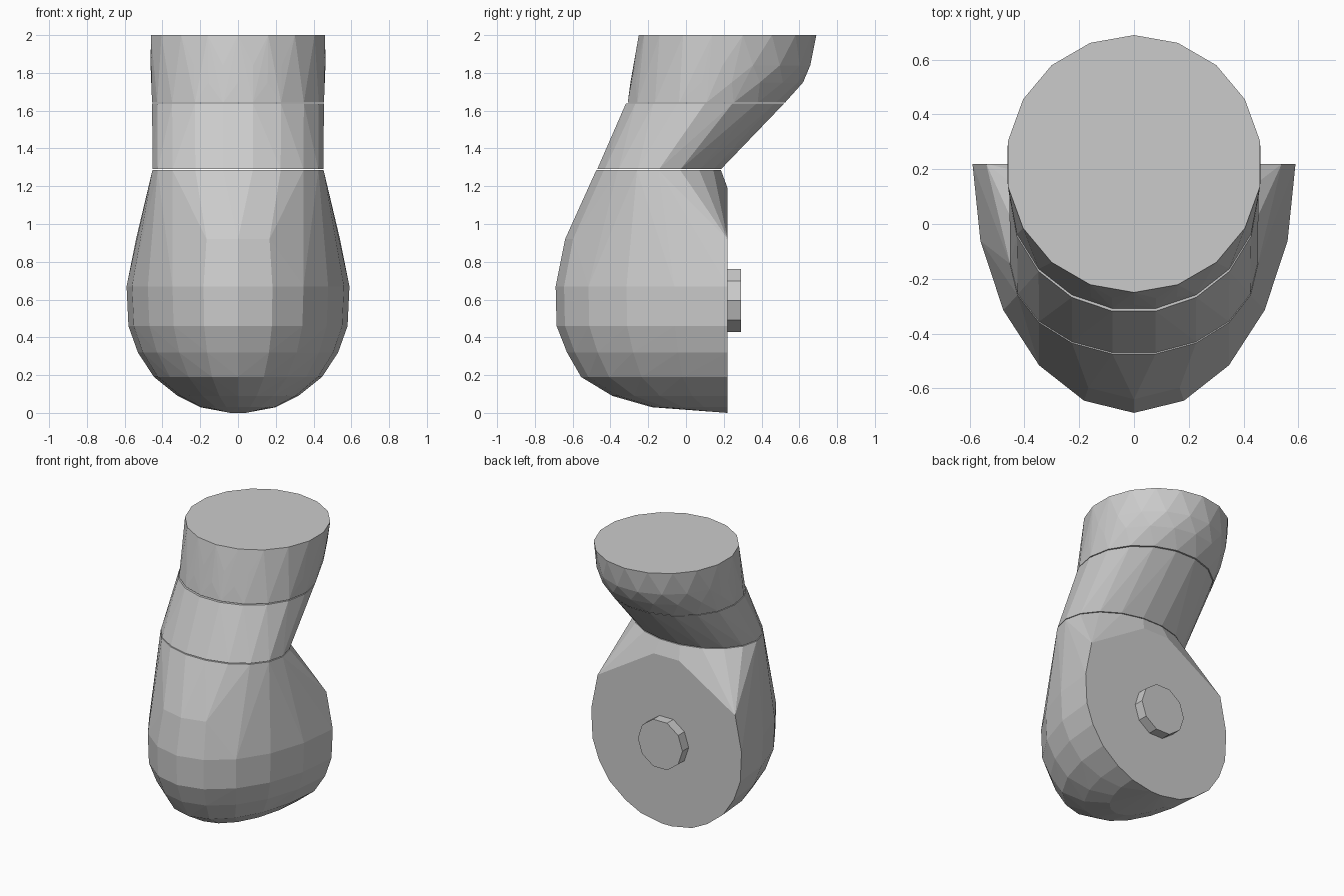
import bpy, bmesh
from math import sin, cos, pi

if "Cube" in bpy.data.objects:
    bpy.data.objects.remove(bpy.data.objects["Cube"])

BACK = 0.22  # plane of the flat back face


def hull_object(name, points):
    """Faceted convex solid around a set of points."""
    bm = bmesh.new()
    for p in points:
        bm.verts.new(p)
    res = bmesh.ops.convex_hull(bm, input=bm.verts[:])
    loose = [v for v in bm.verts if not v.link_faces]
    bmesh.ops.delete(bm, geom=loose, context='VERTS')
    bmesh.ops.dissolve_limit(bm, angle_limit=0.01, verts=bm.verts[:], edges=bm.edges[:])
    bmesh.ops.recalc_face_normals(bm, faces=bm.faces[:])
    mesh = bpy.data.meshes.new(name)
    bm.to_mesh(mesh)
    bm.free()
    obj = bpy.data.objects.new(name, mesh)
    bpy.context.collection.objects.link(obj)
    return obj


def ring(z, front, back, hw, n=18, turn=0.0):
    """Full ellipse between the front and back y limits."""
    cy, ry = (front + back) / 2, (back - front) / 2
    return [(hw * cos(2 * pi * (i + turn) / n), cy + ry * sin(2 * pi * (i + turn) / n), z)
            for i in range(n)]


def half_ring(z, front, hw, n=10):
    """Half ellipse bulging forward from the flat back plane."""
    return [(hw * cos(pi * i / n), BACK - (BACK - front) * sin(pi * i / n), z)
            for i in range(n + 1)]


# Pear-shaped lower body with a flat back
body = ring(1.285, -0.48, 0.19, 0.453)
for z, front, hw in [(0.92, -0.64, 0.54), (0.67, -0.69, 0.59), (0.46, -0.685, 0.58),
                     (0.32, -0.63, 0.53), (0.19, -0.555, 0.445), (0.09, -0.39, 0.32),
                     (0.03, -0.18, 0.2)]:
    body += half_ring(z, front, hw)
body += [(-0.1, BACK, 1.19), (0.1, BACK, 1.19), (-0.04, BACK, 0.0), (0.04, BACK, 0.0)]
hull_object("lower_body", body)

# Slanted middle collar
hull_object("middle_collar", ring(1.29, -0.475, 0.19, 0.452) + ring(1.637, -0.325, 0.525, 0.455))

# Upper neck, rounded at the back and cut flat on top
upper = []
for k, (z, front, back, hw) in enumerate([(1.642, -0.315, 0.53, 0.455), (1.75, -0.294, 0.62, 0.459),
                                          (1.84, -0.278, 0.665, 0.463), (2.0, -0.25, 0.69, 0.468)]):
    upper += ring(z, front, back, hw, turn=0.5 * (k % 2))
hull_object("upper_neck", upper)

# Round peg on the flat back
peg = [(0.175 * cos(2 * pi * i / 10), y, 0.595 + 0.175 * sin(2 * pi * i / 10))
       for y in (BACK - 0.03, 0.29) for i in range(10)]
hull_object("back_peg", peg)
